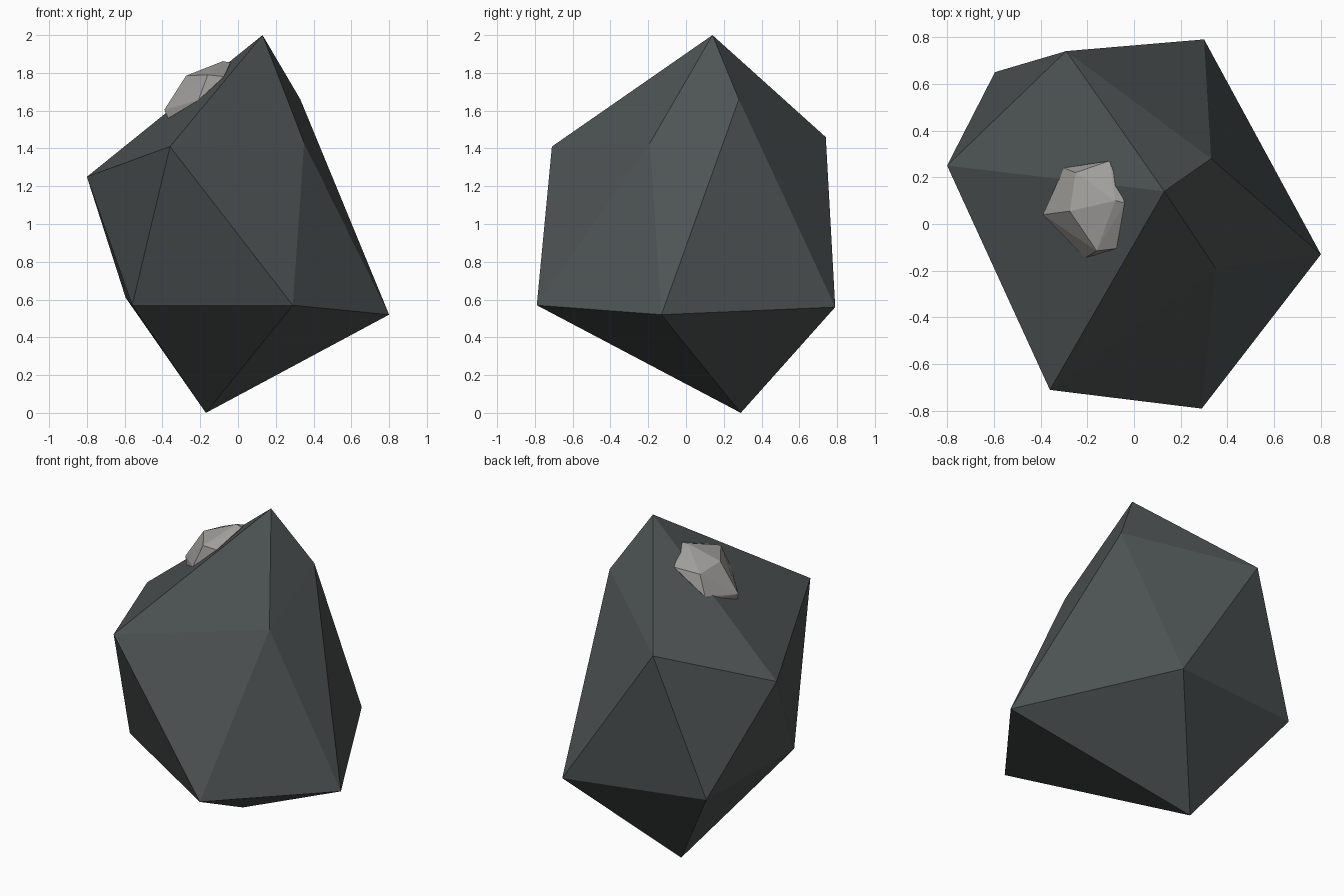
import bpy, bmesh

if "Cube" in bpy.data.objects:
    bpy.data.objects.remove(bpy.data.objects["Cube"])


def material(name, color):
    m = bpy.data.materials.new(name)
    m.diffuse_color = (*color, 1)
    m.use_nodes = True
    m.node_tree.nodes["Principled BSDF"].inputs["Base Color"].default_value = m.diffuse_color
    return m


def add_object(name, bm, mat):
    bmesh.ops.recalc_face_normals(bm, faces=bm.faces)
    mesh = bpy.data.meshes.new(name)
    bm.to_mesh(mesh)
    bm.free()
    mesh.materials.append(mat)
    obj = bpy.data.objects.new(name, mesh)
    bpy.context.collection.objects.link(obj)
    return obj


# Boulder: irregular icosahedron made of a peak, two rings of five and a foot
upper_ring = [(0.33, 0.28, 1.66), (0.35, -0.19, 1.43), (-0.36, -0.71, 1.41),
              (-0.80, 0.25, 1.25), (-0.29, 0.74, 1.46)]
lower_ring = [(0.80, -0.13, 0.52), (0.29, -0.79, 0.57), (-0.56, -0.265, 0.57),
              (-0.595, 0.65, 0.61), (0.30, 0.79, 0.56)]
bm = bmesh.new()
peak = bm.verts.new((0.13, 0.14, 2.0))
foot = bm.verts.new((-0.17, 0.29, 0.0))
up = [bm.verts.new(p) for p in upper_ring]
low = [bm.verts.new(p) for p in lower_ring]
for i in range(5):
    j = (i + 1) % 5
    bm.faces.new((peak, up[i], up[j]))
    bm.faces.new((up[i], low[i], up[j]))
    bm.faces.new((up[j], low[i], low[j]))
    bm.faces.new((low[i], foot, low[j]))
add_object("boulder", bm, material("dark slate", (0.076, 0.087, 0.087)))

# Pebble: small faceted stone sunk into the sloping top of the boulder
crown = [(-0.275, 0.055, 1.785), (-0.25, 0.22, 1.76), (-0.16, -0.115, 1.79),
         (-0.08, 0.10, 1.862), (-0.04, 0.09, 1.855)]
rim = [(-0.105, 0.27, 1.785), (-0.30, 0.24, 1.64), (-0.335, 0.16, 1.61),
       (-0.39, 0.04, 1.605), (-0.37, 0.02, 1.56), (-0.21, -0.145, 1.655),
       (-0.075, -0.105, 1.78)]
buried = [(-0.10, 0.0, 1.60), (-0.20, 0.12, 1.55)]
bm = bmesh.new()
for p in crown + rim + buried:
    bm.verts.new(p)
bmesh.ops.convex_hull(bm, input=bm.verts[:])
bmesh.ops.delete(bm, geom=[v for v in bm.verts if not v.link_faces], context='VERTS')
add_object("pebble", bm, material("light grey stone", (0.36, 0.35, 0.335)))
